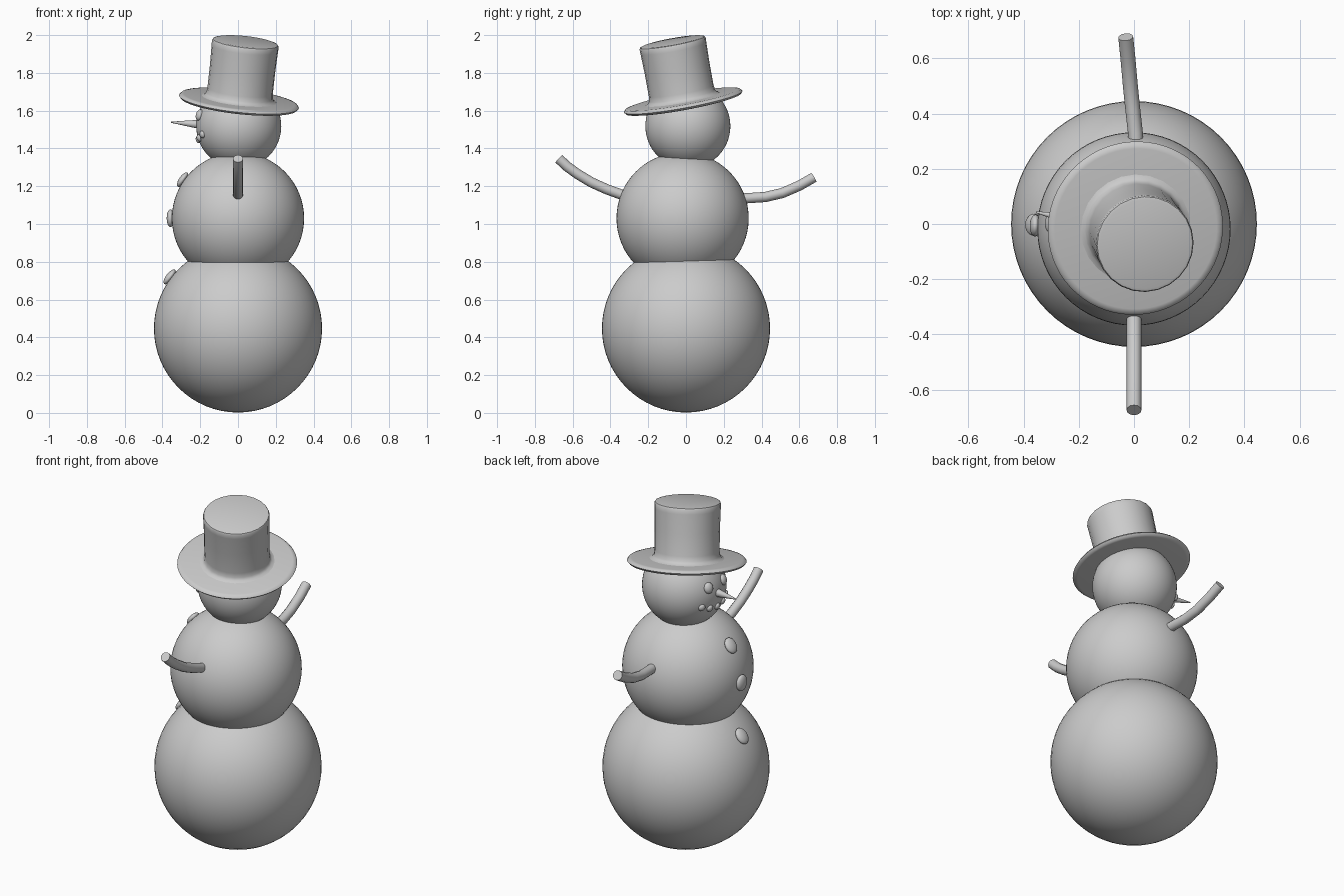
import bpy, math
from mathutils import Vector

if "Cube" in bpy.data.objects:
    bpy.data.objects.remove(bpy.data.objects["Cube"])

HEAD, HEAD_R = Vector((0.004, 0.01, 1.518)), 0.225
CHEST, CHEST_R = Vector((0, -0.018, 1.03)), 0.35
BASE, BASE_R = Vector((0, 0, 0.447)), 0.445


def smooth(angle=40):
    bpy.ops.object.shade_smooth_by_angle(angle=math.radians(angle))


def ball(name, loc, radius, seg=64, scale=(1, 1, 1), facing=None):
    bpy.ops.mesh.primitive_uv_sphere_add(segments=seg, ring_count=seg // 2,
                                         radius=radius, location=loc)
    ob = bpy.context.object
    ob.name = name
    ob.scale = scale
    if facing:
        ob.rotation_euler = facing.to_track_quat('Z', 'Y').to_euler()
    smooth()
    return ob


def lathe(name, profile, seg, loc, axis):
    """Revolve (radius, height) points around an axis and cap both ends."""
    n = len(profile)
    verts = [(r * math.cos(2 * math.pi * i / seg), r * math.sin(2 * math.pi * i / seg), h)
             for r, h in profile for i in range(seg)]
    faces = [(j * seg + i, j * seg + (i + 1) % seg,
              (j + 1) * seg + (i + 1) % seg, (j + 1) * seg + i)
             for j in range(n - 1) for i in range(seg)]
    faces += [tuple(reversed(range(seg))), tuple(range((n - 1) * seg, n * seg))]
    me = bpy.data.meshes.new(name)
    me.from_pydata(verts, [], faces)
    ob = bpy.data.objects.new(name, me)
    bpy.context.collection.objects.link(ob)
    ob.location = loc
    ob.rotation_euler = Vector(axis).to_track_quat('Z', 'Y').to_euler()
    bpy.ops.object.select_all(action='DESELECT')
    ob.select_set(True)
    bpy.context.view_layer.objects.active = ob
    smooth()
    return ob


def stick(name, points, radius):
    cu = bpy.data.curves.new(name, 'CURVE')
    cu.dimensions = '3D'
    cu.bevel_depth, cu.bevel_resolution, cu.use_fill_caps = radius, 4, True
    sp = cu.splines.new('POLY')
    sp.points.add(len(points) - 1)
    for p, co in zip(sp.points, points):
        p.co = (*co, 1)
    ob = bpy.data.objects.new(name, cu)
    bpy.context.collection.objects.link(ob)
    bpy.ops.object.select_all(action='DESELECT')
    ob.select_set(True)
    bpy.context.view_layer.objects.active = ob
    bpy.ops.object.convert(target='MESH')
    smooth()


def on_ball(centre, radius, side, z):
    """Point on a snowball at height z, turned by side degrees from -x."""
    dz = z - centre.z
    r = math.sqrt(radius ** 2 - dz ** 2)
    a = math.radians(side)
    d = Vector((-r * math.cos(a), r * math.sin(a), dz))
    return centre + d, d


# Three snowballs
ball("lower_ball", BASE, BASE_R)
ball("middle_ball", CHEST, CHEST_R)
ball("head", HEAD, HEAD_R)

# Buttons down the chest
for i, (c, r, z, side, size) in enumerate([(BASE, BASE_R, 0.715, -0.5, 0.047),
                                           (CHEST, CHEST_R, 1.03, 2, 0.047),
                                           (CHEST, CHEST_R, 1.23, 4, 0.045)]):
    p, d = on_ball(c, r, side, z)
    ball(f"button_{i + 1}", p + d.normalized() * 0.008, size, 24, (0.85, 1, 0.42), d)

# Eyes
for name, side in (("eye_left", 18.5), ("eye_right", -17)):
    p, d = on_ball(HEAD, HEAD_R, side, 1.577)
    ball(name, p, 0.031, 20, (0.9, 1, 0.6), d)

# Mouth pebbles
for i, (side, z) in enumerate([(30, 1.474), (16, 1.455), (0, 1.447), (-15, 1.455), (-29, 1.474)]):
    p, d = on_ball(HEAD, HEAD_R, side, z)
    ball(f"mouth_pebble_{i + 1}", p, 0.02, 16, (1, 1, 0.7), d)

# Carrot nose
nose_root, nose_tip = Vector((-0.195, 0.01, 1.527)), Vector((-0.355, 0.043, 1.539))
length = (nose_tip - nose_root).length
lathe("nose", [(0.024, 0), (0.021, 0.2 * length), (0.012, 0.6 * length), (0.003, length)],
      16, nose_root, nose_tip - nose_root)

# Stick arms
stick("arm_right", [(0, -0.24, 1.125), (0, -0.34, 1.155), (0, -0.42, 1.184), (0, -0.50, 1.22),
                    (0, -0.575, 1.265), (0, -0.63, 1.305), (0, -0.674, 1.346)], 0.027)
stick("arm_left", [(0.01, 0.22, 1.13), (0.005, 0.33, 1.137), (-0.005, 0.42, 1.143),
                   (-0.014, 0.51, 1.164), (-0.022, 0.60, 1.203), (-0.03, 0.677, 1.247)], 0.027)

# Tilted top hat
hat_loc, hat_axis = (0.005, -0.015, 1.648), (0.11, -0.182, 1)
lathe("hat_brim", [(0.02, -0.014), (0.295, -0.014), (0.31, -0.011), (0.319, 0),
                   (0.31, 0.011), (0.295, 0.014), (0.02, 0.014)], 64, hat_loc, hat_axis)
lathe("hat_crown", [(0.20, 0.0), (0.20, 0.014), (0.186, 0.02), (0.177, 0.033), (0.174, 0.06),
                    (0.174, 0.18), (0.177, 0.29), (0.178, 0.314), (0.174, 0.322), (0.164, 0.325)],
      24, hat_loc, hat_axis)
